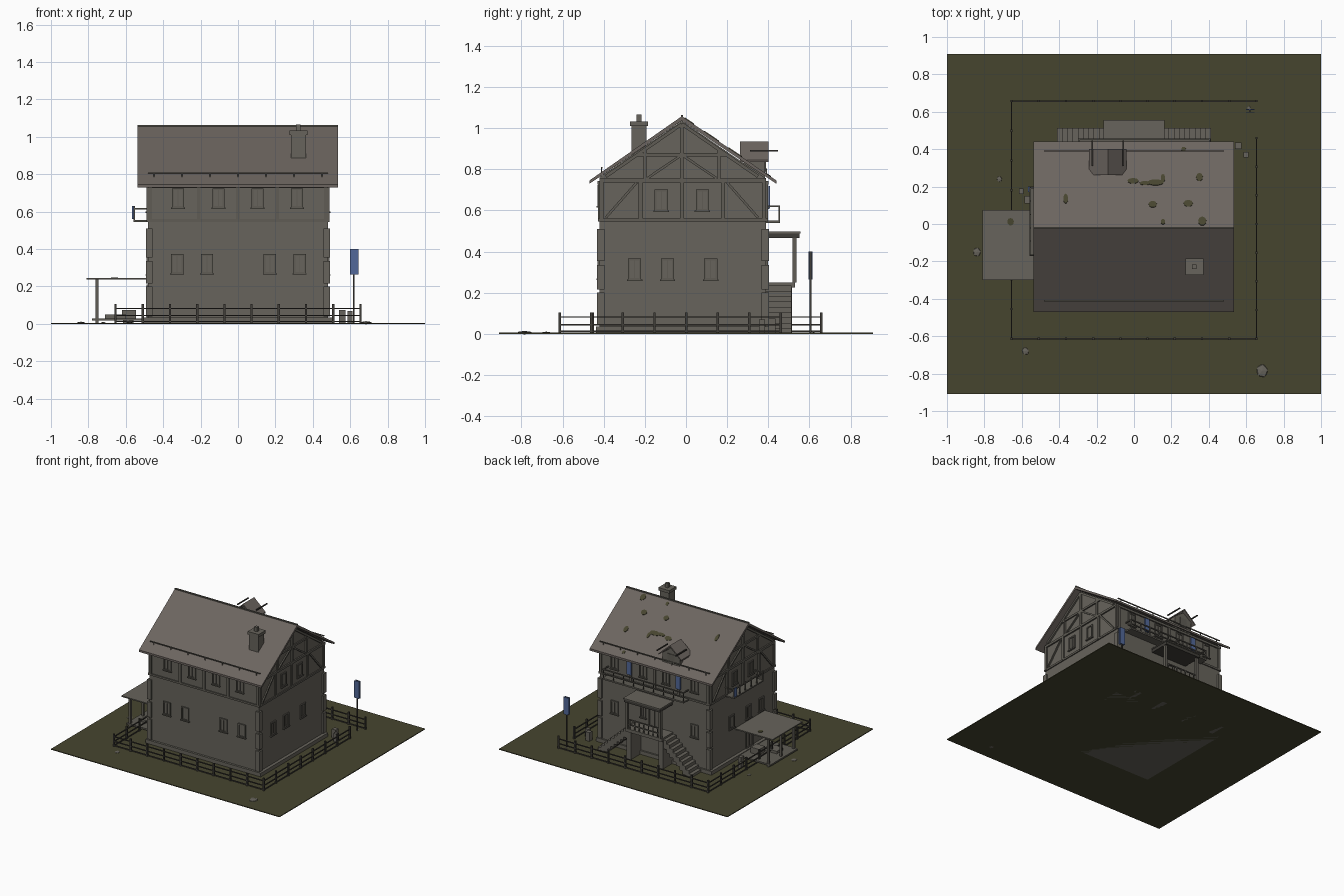
import bpy, bmesh, math, random
from mathutils import Vector, Matrix

if "Cube" in bpy.data.objects:
    bpy.data.objects.remove(bpy.data.objects["Cube"])
random.seed(4)

def mat(name, r, g, b):
    m = bpy.data.materials.new(name)
    m.diffuse_color = (r, g, b, 1)
    m.use_nodes = True
    m.node_tree.nodes["Principled BSDF"].inputs["Base Color"].default_value = m.diffuse_color
    return m

WALL = mat("wall_grey", .135, .126, .106)
ROOF = mat("roof_brown_grey", .15, .13, .115)
TIMBER = mat("timber_grey", .115, .108, .09)
DARK = mat("dark_timber", .05, .047, .04)
GRASS = mat("olive_grass", .062, .059, .028)
BLUE = mat("banner_blue", .085, .14, .32)

def finish(name, bm, m):
    bmesh.ops.recalc_face_normals(bm, faces=bm.faces)
    me = bpy.data.meshes.new(name)
    bm.to_mesh(me)
    bm.free()
    me.materials.append(m)
    ob = bpy.data.objects.new(name, me)
    bpy.context.collection.objects.link(ob)
    return ob

def box(bm, x0, x1, y0, y1, z0, z1):
    M = Matrix.Translation(((x0+x1)/2, (y0+y1)/2, (z0+z1)/2)) @ Matrix.Diagonal((x1-x0, y1-y0, z1-z0, 1))
    bmesh.ops.create_cube(bm, size=1, matrix=M)

def beam(bm, p, q, w):
    p, q = Vector(p), Vector(q)
    d = q - p
    M = Matrix.Translation((p+q)/2) @ d.to_track_quat('Z', 'Y').to_matrix().to_4x4() @ Matrix.Diagonal((w, w, d.length, 1))
    bmesh.ops.create_cube(bm, size=1, matrix=M)

def boxes(name, m, *items):
    bm = bmesh.new()
    for i in items:
        box(bm, *i)
    return finish(name, bm, m)

def prism(name, m, prof, x0, x1, axis='x'):
    # extrude a closed profile along x (profile y,z) or along y (profile x,z)
    bm = bmesh.new()
    vs = [bm.verts.new((x0, a, b) if axis == 'x' else (a, x0, b)) for a, b in prof]
    f = bm.faces.new(vs)
    g = bmesh.ops.extrude_face_region(bm, geom=[f])['geom']
    d = (x1-x0, 0, 0) if axis == 'x' else (0, x1-x0, 0)
    bmesh.ops.translate(bm, vec=d, verts=[v for v in g if isinstance(v, bmesh.types.BMVert)])
    return finish(name, bm, m)

# wall planes and a box placed on a wall: u along it, d outward
FACE = {'front': -.42, 'back': .39, 'left': -.48, 'right': .48}
def on_wall(bm, side, u, z, w, h, d):
    f = FACE[side]
    e = f + (d if f > 0 else -d)
    a, b = sorted((f - (.004 if f > 0 else -.004), e))
    if side in ('front', 'back'):
        box(bm, u-w/2, u+w/2, a, b, z-h/2, z+h/2)
    else:
        box(bm, a, b, u-w/2, u+w/2, z-h/2, z+h/2)

# ground plate
boxes("ground", GRASS, (-1, 1, -.91, .91, 0, .006))

# house body with gable, plinth and storey band
prism("house_walls", WALL, [(-.42, 0), (.39, 0), (.39, .755), (-.02, 1.035), (-.42, .762)], -.48, .48)
boxes("plinth", WALL, (-.505, .505, -.437, .403, 0, .035))
boxes("storey_band", TIMBER, (-.488, .488, -.428, .398, .545, .56))

# corner quoins
bm = bmesh.new()
for x in (-.475, .475):
    for y in (-.415, .385):
        for z0, z1 in ((.04, .2), (.215, .335), (.355, .51)):
            box(bm, x-.018, x+.018, y-.018, y+.018, z0, z1)
finish("corner_quoins", bm, WALL)

# roof slabs
RZ, EZ = 1.058, .745
prism("main_roof", ROOF, [(-.47, EZ), (-.02, RZ), (.44, EZ), (.44, EZ-.016), (-.02, RZ-.022), (-.47, EZ-.016)], -.537, .535)
def roof_z(y):
    return RZ - (RZ-EZ) * (abs(y+.02) / (.46 if y > -.02 else .45))
bm = bmesh.new()
beam(bm, (-.537, -.02, RZ), (.535, -.02, RZ), .01)
for y in (-.41, .39):
    beam(bm, (-.48, y, roof_z(y)+.02), (.48, y, roof_z(y)+.02), .007)
    for i in range(7):
        x = -.45 + .15*i
        beam(bm, (x, y, roof_z(y)-.005), (x, y, roof_z(y)+.02), .005)
finish("ridge_cap_and_snow_rails", bm, TIMBER)

# timber framing of the upper storey and gables
bm = bmesh.new()
for s in ('left', 'right'):
    x = FACE[s] * 1.008
    for u in (-.41, -.22, -.02, .18, .38):
        on_wall(bm, s, u, .65, .02, .2, .01)
    on_wall(bm, s, -.015, .745, .81, .018, .011)
    on_wall(bm, s, -.02, .88, .018, .27, .012)
    on_wall(bm, s, -.02, .87, .44, .016, .01)
    for k in (-1, 1):
        beam(bm, (x, -.02+k*.18, .75), (x, -.02+k*.18, .9), .014)
        beam(bm, (x, -.02+k*.37, .765), (x, -.02, 1.02), .016)
        beam(bm, (x, -.02+k*.17, .755), (x, -.02, .87), .012)
        beam(bm, (x, -.02+k*.37, .565), (x, -.02+k*.22, .735), .012)
for s in ('front', 'back'):
    on_wall(bm, s, 0, .735, .96, .018, .01)
    for u in (-.47, -.21, 0, .21, .47):
        on_wall(bm, s, u, .65, .02, .18, .008)
finish("timber_frame", bm, TIMBER)

# windows: frame strips, pane, mullion and sill
bm, panes = bmesh.new(), bmesh.new()
def window(s, u, z, w=.055, h=.095):
    on_wall(panes, s, u, z, w, h, .002)
    for k in (-1, 1):
        on_wall(bm, s, u+k*w/2, z, .01, h+.01, .009)
        on_wall(bm, s, u, z+k*h/2, w, .01, .009)
    on_wall(bm, s, u, z, .005, h, .006)
    on_wall(bm, s, u, z-h/2-.006, w+.02, .007, .014)
for u in (-.325, -.165, .17, .33):
    window('front', u, .32)
for u in (-.32, -.105, .105, .315):
    window('front', u, .672)
for u in (-.35, -.1, .1, .35):
    window('back', u, .665)
for u in (-.35, .35):
    window('back', u, .31)
for s in ('left', 'right'):
    for u in (-.25, -.09, .12):
        window(s, u, .315)
    for u in (-.12, .08):
        window(s, u, .65)
window('back', 0, .335, .09, .17)
window('back', .1, .34, .04, .08)
window('left', -.1, .12, .08, .17)
finish("window_frames", bm, TIMBER)
finish("window_panes", panes, WALL)

# chimney
boxes("chimney", WALL, (.283, .363, -.265, -.192, .84, 1.01), (.275, .371, -.272, -.184, 1.01, 1.033),
      (.31, .335, -.24, -.216, 1.033, 1.067))

# dormer with pitched roof and side gutters
prism("dormer_body", WALL, [(-.215, .76), (-.065, .76), (-.065, .855), (-.14, .91), (-.215, .855)], .28, .385, 'y')
prism("dormer_roof", ROOF, [(-.24, .845), (-.14, .935), (-.04, .845), (-.04, .835), (-.14, .922), (-.24, .835)], .262, .402, 'y')
bm = bmesh.new()
for x in (-.222, -.057):
    beam(bm, (x, .31, .89), (x, .447, .89), .008)
finish("dormer_rods", bm, DARK)
boxes("dormer_window", TIMBER, (-.17, -.11, .383, .389, .79, .86))

# porch: landing, mirrored stairs, canopy, posts and railing
bm = bmesh.new()
box(bm, -.16, .16, .385, .53, .225, .25)
for k in (-1, 1):
    box(bm, k*.14-.02, k*.14+.02, .385, .515, 0, .225)
    for i in range(9):
        a, b = sorted((k*(.16+i*.028), k*(.16+(i+1)*.028)))
        z = .235 - i*.026
        box(bm, a, b, .39, .512, max(0, z-.07), z)
finish("porch_stairs", bm, WALL)
bm = bmesh.new()
for x in (-.145, .145):
    box(bm, x-.01, x+.01, .517, .537, .25, .47)
for z in (.285, .325):
    beam(bm, (-.145, .527, z), (.145, .527, z), .008)
for i in range(7):
    x = -.12 + .04*i
    beam(bm, (x, .527, .25), (x, .527, .325), .006)
finish("porch_posts", bm, TIMBER)
boxes("porch_canopy_frame", DARK, (-.157, .157, .39, .552, .466, .489))
boxes("porch_canopy", WALL, (-.162, .162, .39, .557, .489, .497))

# balconies on the back and left walls
bm = bmesh.new()
box(bm, -.3, .41, .385, .458, .54, .552)
for i in range(9):
    x = -.295 + i*.0875
    beam(bm, (x, .453, .55), (x, .453, .62), .007)
for z in (.585, .62):
    beam(bm, (-.3, .453, z), (.41, .453, z), .008)
for x in (-.295, .405):
    beam(bm, (x, .39, .62), (x, .453, .62), .008)
box(bm, -.56, -.475, -.17, .2, .545, .555)
for i in range(6):
    y = -.165 + i*.072
    beam(bm, (-.555, y, .55), (-.555, y, .63), .007)
beam(bm, (-.555, -.17, .615), (-.555, .2, .615), .008)
for y in (-.165, .195):
    beam(bm, (-.555, y, .615), (-.48, y, .615), .008)
finish("balconies", bm, TIMBER)

# side awning with deck and crates
boxes("side_awning", WALL, (-.81, -.48, -.3, .075, .236, .245))
boxes("side_deck", TIMBER, (-.78, -.5, -.28, .055, .018, .03))
boxes("awning_posts", TIMBER, *[(-.762, -.746, y-.008, y+.008, .006, .236) for y in (-.27, -.11, .045)])
boxes("crates", WALL, (-.71, -.6, -.2, -.12, .03, .05), (-.62, -.545, -.1, -.03, .03, .075),
      (-.615, -.59, .16, .19, .006, .045), (-.585, -.56, .11, .15, .006, .07),
      (.54, .575, .4, .435, .006, .075), (.585, .612, .355, .385, .006, .07))

# fence with a gate gap in the right side near the back
bm = bmesh.new()
def fence(p, q, n):
    p, q = Vector(p), Vector(q)
    for i in range(n+1):
        c = p.lerp(q, i/n)
        beam(bm, (c.x, c.y, .005), (c.x, c.y, .105), .012)
    for z in (.013, .045, .082):
        beam(bm, (p.x, p.y, z), (q.x, q.y, z), .007)
fence((-.655, -.613), (.655, -.613), 9)
fence((-.655, .657), (.655, .657), 9)
fence((-.655, -.613), (-.655, .657), 8)
fence((.655, -.613), (.655, .46), 7)
finish("fence", bm, DARK)

# banner pole, hanging banners
boxes("banner_pole", DARK, (.615, .624, .6, .609, 0, .4))
boxes("banners", BLUE, (.6, .643, .609, .614, .265, .4), (.6, .643, .595, .6, .265, .4),
      *[(x-.02, x+.02, .4, .408, .61, .718) for x in (-.215, .215)], (-.566, -.56, .17, .2, .56, .63))

# moss patches on the back roof and awning
bm = bmesh.new()
tilt = Matrix.Rotation(-math.atan2(RZ-EZ, .46), 4, 'X')
for x, y, a, b in ((-.365, .135, .013, .026), (-.005, .23, .03, .015), (.06, .218, .03, .011), (.115, .222, .045, .016),
                   (.155, .245, .012, .022), (.265, .4, .012, .012), (.35, .25, .018, .022),
                   (.29, .11, .025, .018), (.1, .105, .022, .018), (.155, .012, .012, .014),
                   (.365, .015, .022, .024), (-.66, .012, .018, .02)):
    roofed = x > -.5
    M = Matrix.Translation((x, y, roof_z(y)+.001 if roofed else .246)) @ (tilt if roofed else Matrix())
    r = bmesh.ops.create_cone(bm, cap_ends=True, segments=9, radius1=1, radius2=1, depth=.005,
                              matrix=M @ Matrix.Diagonal((a, b*(1.2 if roofed else 1), 1, 1)))
finish("moss_patches", bm, GRASS)

# stones on the grass
bm = bmesh.new()
for x, y, r in ((-.72, .24, .015), (-.84, -.15, .023), (-.58, -.68, .02), (.685, -.785, .034), (.615, .62, .01)):
    M = Matrix.Translation((x, y, .006)) @ Matrix.Rotation(random.random(), 4, 'Z') @ Matrix.Diagonal((r, r*1.15, r*.25, 1))
    bmesh.ops.create_icosphere(bm, subdivisions=1, radius=1, matrix=M)
finish("stones", bm, WALL)
